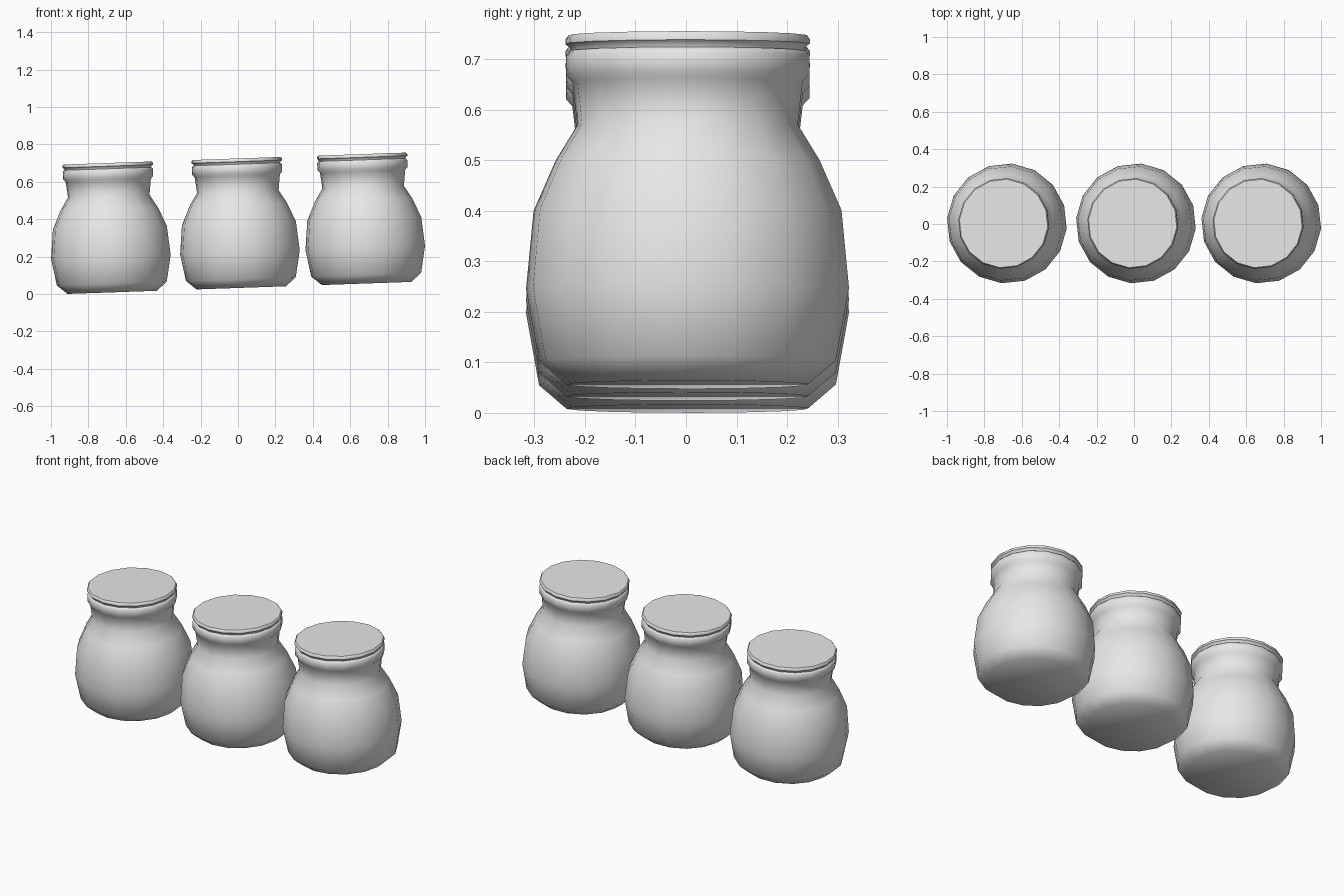
import bpy
import bmesh
from math import cos, sin, tan, pi, radians
from mathutils import Matrix

SIDES = 16
PHASE = radians(-5)
TILT = radians(2)

if "Cube" in bpy.data.objects:
    bpy.data.objects.remove(bpy.data.objects["Cube"])

grey = bpy.data.materials.new("plain_grey")
grey.use_nodes = True
grey.diffuse_color = (0.8, 0.8, 0.8, 1)
grey.node_tree.nodes["Principled BSDF"].inputs["Base Color"].default_value = (0.8, 0.8, 0.8, 1)


def lathe(name, profile, matrix, smooth_angle):
    """Closed turned solid from (radius, height) pairs, bottom to top."""
    bm = bmesh.new()
    rings = []
    for r, z in profile:
        angles = [PHASE + 2 * pi * i / SIDES for i in range(SIDES)]
        rings.append([bm.verts.new((r * cos(a), r * sin(a), z)) for a in angles])
    for low, high in zip(rings, rings[1:]):
        for i in range(SIDES):
            j = (i + 1) % SIDES
            bm.faces.new((low[i], low[j], high[j], high[i]))
    bm.faces.new(rings[0][::-1])
    bm.faces.new(rings[-1])
    mesh = bpy.data.meshes.new(name)
    bm.to_mesh(mesh)
    bm.free()
    mesh.materials.append(grey)
    obj = bpy.data.objects.new(name, mesh)
    bpy.context.collection.objects.link(obj)
    obj.matrix_world = matrix
    bpy.ops.object.select_all(action='DESELECT')
    obj.select_set(True)
    bpy.context.view_layer.objects.active = obj
    bpy.ops.object.shade_smooth_by_angle(angle=radians(smooth_angle))
    return obj


# Rounded belly, narrow neck and thick rim
body_profile = [(0.24, 0), (0.295, 0.047), (0.321, 0.19), (0.306, 0.345),
                (0.262, 0.445), (0.219, 0.515), (0.229, 0.60),
                (0.242, 0.614), (0.242, 0.652), (0.235, 0.661)]

# Thin lid with a beaded edge
lid_profile = [(0.232, 0.660), (0.234, 0.668), (0.243, 0.675),
               (0.243, 0.684), (0.237, 0.692)]

# Row of three jars on a gentle slope
for side, x in (("right", -0.673), ("middle", 0.017), ("left", 0.687)):
    base = 0.0085 + (x + 0.673) * tan(TILT)
    place = Matrix.Translation((x, 0.003, base)) @ Matrix.Rotation(-TILT, 4, 'Y')
    lathe(side + "_jar_body", body_profile, place, 65)
    lathe(side + "_jar_lid", lid_profile, place, 40)
